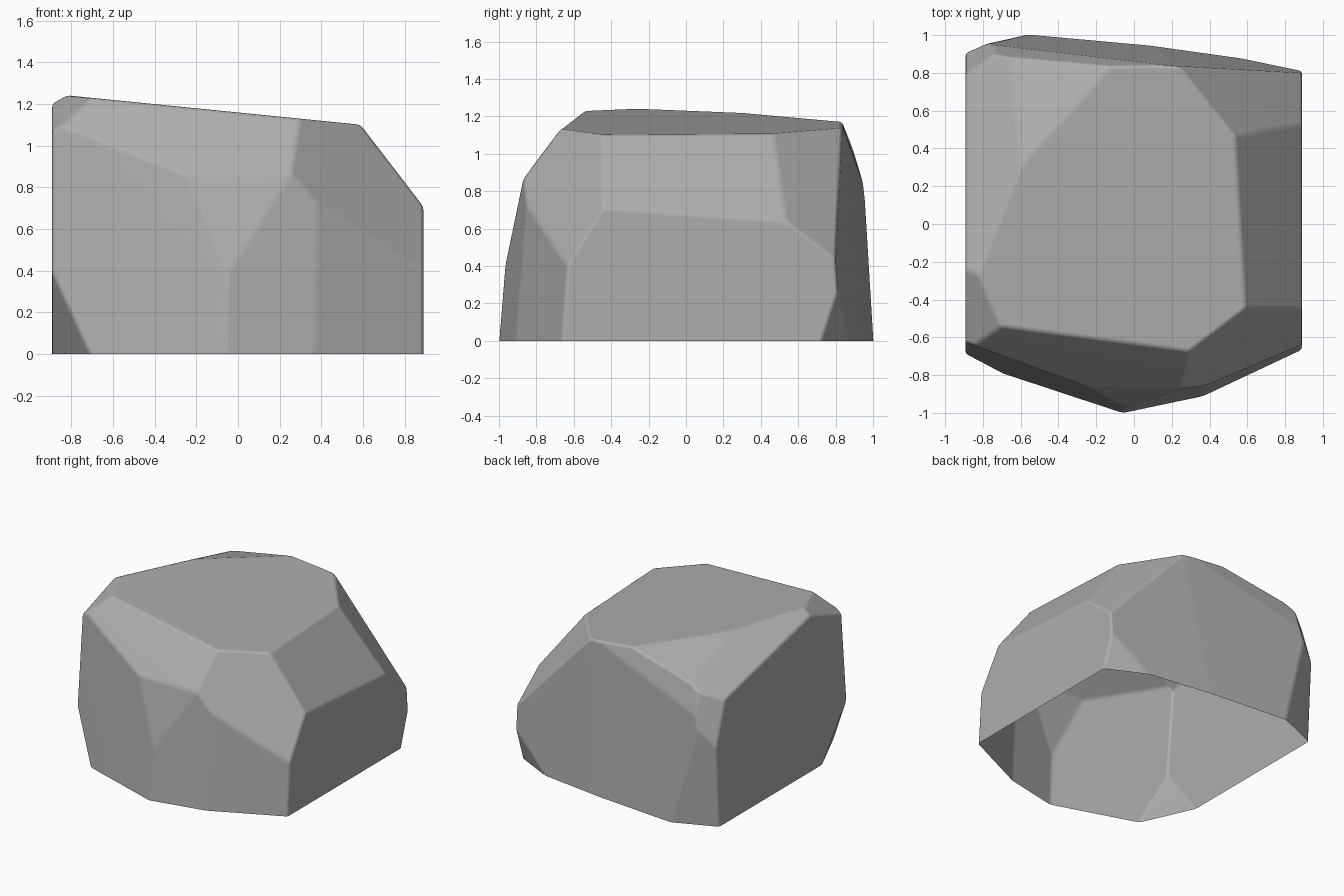
import bpy
import bmesh
from mathutils import Vector

old = bpy.data.objects.get("Cube")
if old:
    bpy.data.objects.remove(old, do_unlink=True)

# Each cut: outward normal and its offset (normal . point = offset)
CUTS = {
    "top": ((.1, 0, 1), 1.16),
    "right": ((1, 0, 0), .89),
    "left": ((-1, 0, 0), .893),
    "back_left_half": ((.09, 1, .085), .952),
    "back_right_half": ((.14, 1, .078), .956),
    "back_upper": ((.02, 1, .3), 1.185),
    "back_left_corner": ((-.39, 1, -.045), 1.225),
    "back_left_upper": ((-.8, 1, .33), 1.822),
    "back_right_shoulder": ((1.16, .78, 1), 2.09),
    "back_right_undercut": ((.5, 1, -.33), 1.17),
    "right_shoulder": ((1.3, .07, 1), 1.835),
    "top_back_left": ((-.2, .27, 1), 1.421),
    "left_shoulder": ((-.5, .24, 1), 1.592),
    "front_left_shoulder": ((-.68, -.34, 1), 1.893),
    "front_shoulder": ((-.05, -1, .8), 1.562),
    "front_right_shoulder": ((.82, -1, .62), 1.615),
    "front_left": ((-.33, -1, .09), 1.02),
    "front_middle_upper": ((-.02, -1, .22), 1.055),
    "front_middle_lower": ((.21, -1, .075), .988),
    "front_right": ((.47, -1, .07), 1.083),
    "front_left_undercut": ((-1, -.45, -.35), 1.065),
}


def slice_off(bm, normal, offset, cap=True):
    """Remove everything beyond a plane and close the opening."""
    n = Vector(normal)
    point = n * (offset / n.length_squared)
    geom = bm.verts[:] + bm.edges[:] + bm.faces[:]
    cut = bmesh.ops.bisect_plane(bm, geom=geom, plane_co=point, plane_no=n,
                                 dist=1e-5, clear_outer=True)
    if cap:
        edges = [e for e in cut["geom_cut"] if isinstance(e, bmesh.types.BMEdge)]
        if edges:
            bmesh.ops.contextual_create(bm, geom=edges)


# Block chiselled into a boulder
bm = bmesh.new()
bmesh.ops.create_cube(bm, size=3)
for normal, offset in CUTS.values():
    slice_off(bm, normal, offset)

# Worn edges
bmesh.ops.remove_doubles(bm, verts=bm.verts[:], dist=.05)
bmesh.ops.dissolve_degenerate(bm, edges=bm.edges[:], dist=1e-4)
bmesh.ops.bevel(bm, geom=bm.edges[:], offset=.018, offset_type='OFFSET',
                segments=2, profile=.5, affect='EDGES', clamp_overlap=True)

# Open underside on the ground
slice_off(bm, (0, 0, -1), 0, cap=False)
bmesh.ops.recalc_face_normals(bm, faces=bm.faces[:])
if sum(f.normal.dot(f.calc_center_median()) for f in bm.faces) < 0:
    bmesh.ops.reverse_faces(bm, faces=bm.faces[:])
for face in bm.faces:
    face.smooth = True

mesh = bpy.data.meshes.new("boulder")
bm.to_mesh(mesh)
bm.free()
boulder = bpy.data.objects.new("boulder", mesh)
bpy.context.collection.objects.link(boulder)

# Flat facets with soft edges
soft = boulder.modifiers.new("soft_edges", 'WEIGHTED_NORMAL')
soft.weight = 60

# Stone colour
stone = bpy.data.materials.new("grey_stone")
stone.use_nodes = True
grey = (.42, .42, .42, 1)
stone.diffuse_color = grey
stone.node_tree.nodes["Principled BSDF"].inputs["Base Color"].default_value = grey
mesh.materials.append(stone)
